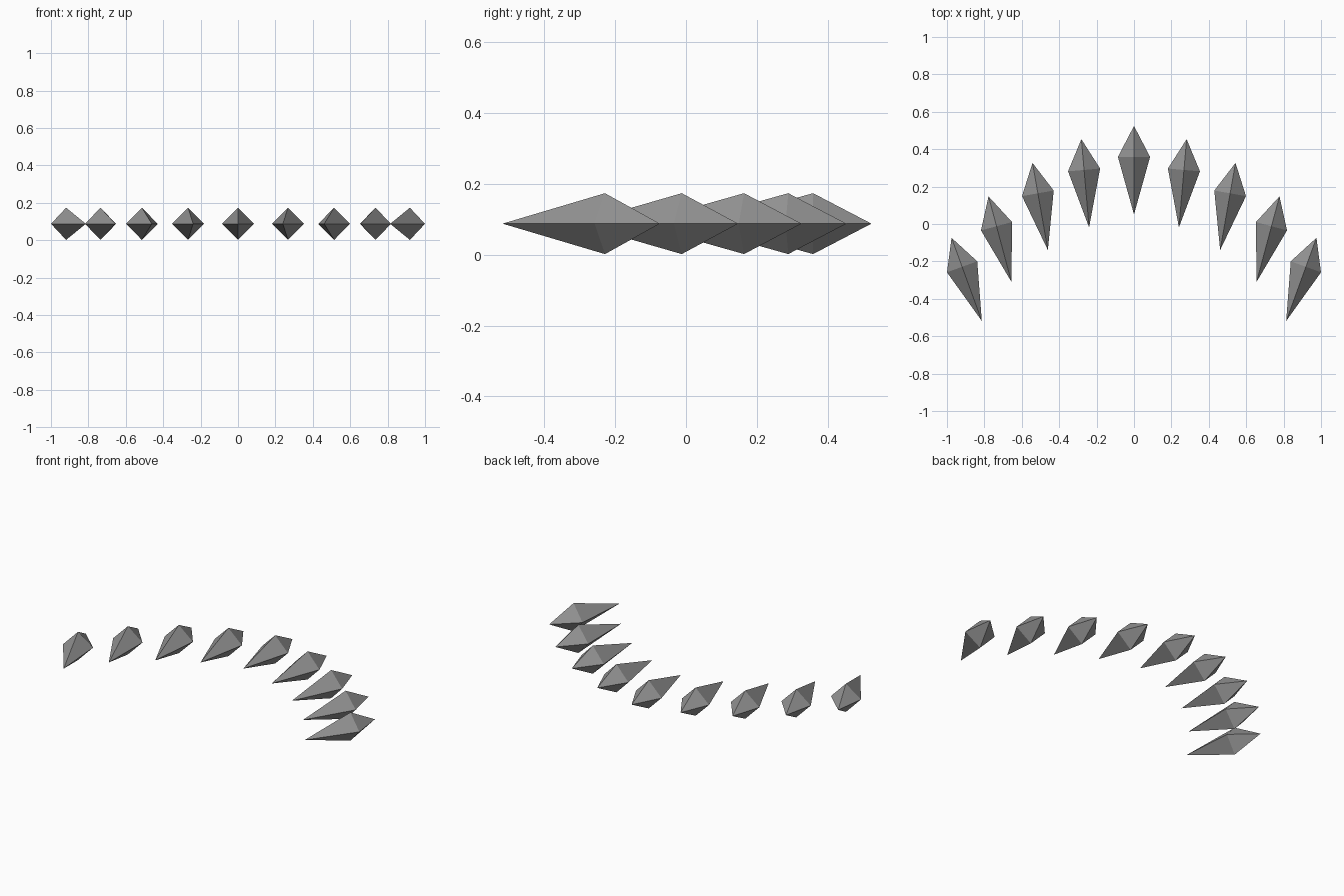
import bpy
import math

cube = bpy.data.objects.get("Cube")
if cube:
    bpy.data.objects.remove(cube)

# Single stone grey material
stone = bpy.data.materials.new("stone_grey")
stone.use_nodes = True
grey = (0.3, 0.3, 0.3, 1)
stone.diffuse_color = grey
stone.node_tree.nodes["Principled BSDF"].inputs["Base Color"].default_value = grey

RADIUS, BACK, FRONT, MID_Z = 0.086, 0.165, 0.308, 0.088


def shard_mesh():
    """Four-sided spindle: square girdle, short back point, long front point."""
    r = RADIUS
    verts = [(r, 0, 0), (0, 0, r), (-r, 0, 0), (0, 0, -r), (0, BACK, 0), (0, -FRONT, 0)]
    faces = []
    for i in range(4):
        j = (i + 1) % 4
        faces += [(j, i, 4), (i, j, 5)]
    mesh = bpy.data.meshes.new("shard")
    mesh.from_pydata(verts, [], faces)
    mesh.materials.append(stone)
    mesh.update()
    return mesh


mesh = shard_mesh()


def add_shard(name, x, y, degrees):
    shard = bpy.data.objects.new(name, mesh)
    shard.location = (x, y, MID_Z)
    shard.rotation_euler.z = math.radians(degrees)
    bpy.context.collection.objects.link(shard)


# Arc of shards: one in the centre, four mirrored pairs fanning outward
add_shard("shard_centre", 0, 0.359, 0)
pairs = [(0.267, 0.289), (0.514, 0.164), (0.735, -0.012), (0.919, -0.229)]
for n, (x, y) in enumerate(pairs, 1):
    add_shard(f"shard_left_{n}", x, y, -5 * n)
    add_shard(f"shard_right_{n}", -x, y, 5 * n)
